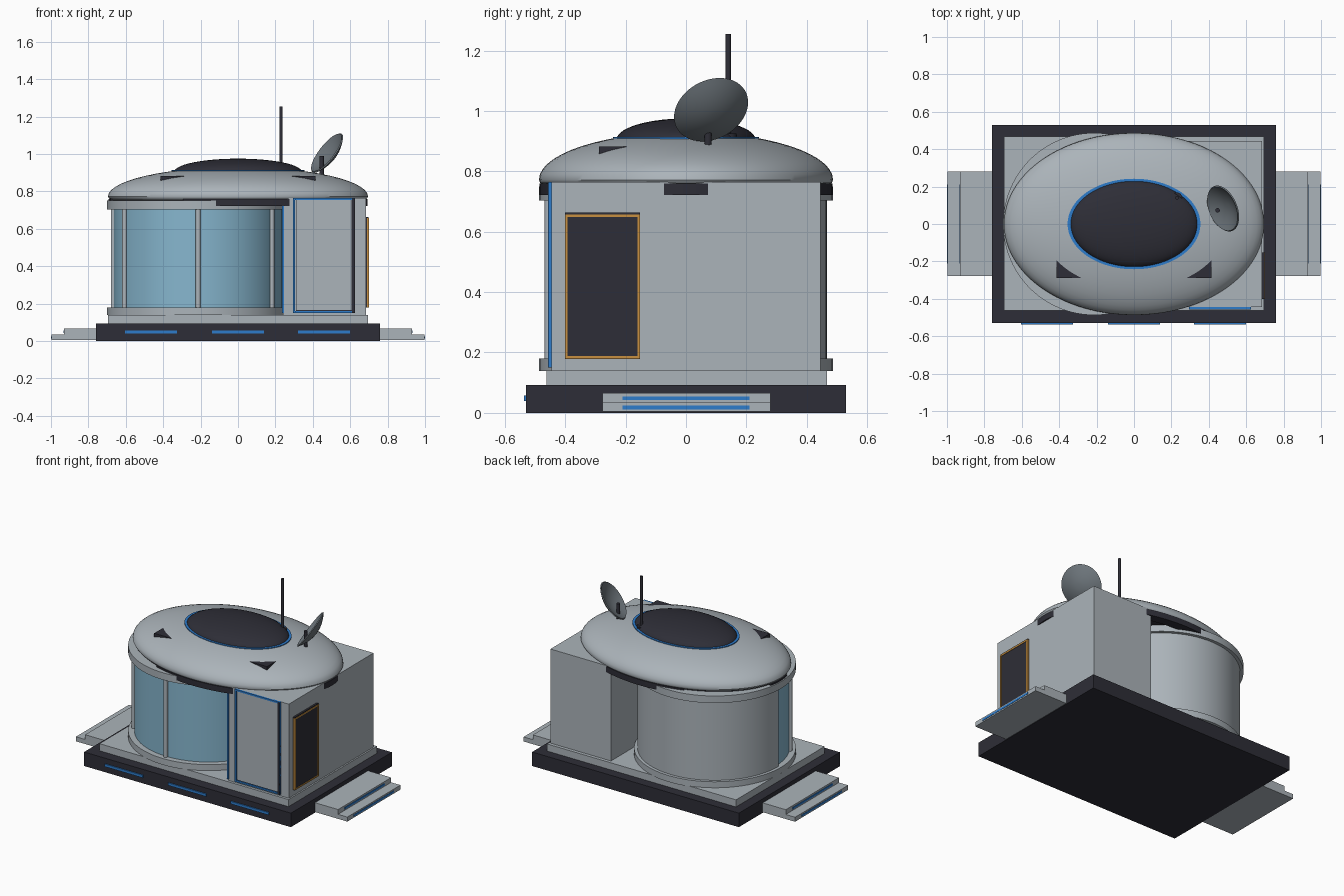
import bpy, bmesh, math
from mathutils import Vector

if "Cube" in bpy.data.objects:
    bpy.data.objects.remove(bpy.data.objects["Cube"])


def material(name, rgb):
    m = bpy.data.materials.new(name)
    m.diffuse_color = (*rgb, 1)
    m.use_nodes = True
    m.node_tree.nodes["Principled BSDF"].inputs["Base Color"].default_value = m.diffuse_color
    return m


GREY = material("light grey", (0.41, 0.455, 0.49))
DARK = material("charcoal", (0.027, 0.027, 0.038))
BLUE = material("bright blue", (0.026, 0.20, 0.60))
GLASS = material("window blue", (0.24, 0.47, 0.62))
AMBER = material("amber", (0.58, 0.28, 0.05))
SLATE = material("slate grey", (0.15, 0.175, 0.195))


def finish(name, bm, mat, smooth=False):
    bmesh.ops.recalc_face_normals(bm, faces=bm.faces)
    me = bpy.data.meshes.new(name)
    bm.to_mesh(me)
    bm.free()
    ob = bpy.data.objects.new(name, me)
    bpy.context.collection.objects.link(ob)
    me.materials.append(mat)
    if smooth:
        bpy.ops.object.select_all(action='DESELECT')
        ob.select_set(True)
        bpy.context.view_layer.objects.active = ob
        bpy.ops.object.shade_smooth_by_angle(angle=math.radians(35))
    return ob


def box(name, x, y, z, mat):
    """Box from (min, max) pairs."""
    bm = bmesh.new()
    bmesh.ops.create_cube(bm, size=1)
    for v in bm.verts:
        v.co = [(r[0] + r[1]) / 2 + c * (r[1] - r[0]) for r, c in zip((x, y, z), v.co)]
    return finish(name, bm, mat)


def turned(name, profile, mat, a=1, b=1, center=(0, 0), n=96):
    """Closed elliptical solid from (scale, z) rings."""
    bm = bmesh.new()
    rings = []
    for s, z in profile:
        rings.append([bm.verts.new((center[0] + a * s * math.cos(2 * math.pi * i / n),
                                    center[1] + b * s * math.sin(2 * math.pi * i / n), z))
                      for i in range(n)])
    for lo, hi in zip(rings, rings[1:]):
        for i in range(n):
            j = (i + 1) % n
            bm.faces.new((lo[i], lo[j], hi[j], hi[i]))
    bm.faces.new(rings[0])
    bm.faces.new(rings[-1])
    return finish(name, bm, mat, True)


def arc_wall(name, a, b, thick, start, end, z, mat, center=(0, 0), n=40):
    """Curved slab following part of an ellipse, angles in degrees."""
    bm = bmesh.new()
    cols = []
    for i in range(n + 1):
        t = math.radians(start + (end - start) * i / n)
        c, s = math.cos(t), math.sin(t)
        cols.append([bm.verts.new((center[0] + (a - d) * c, center[1] + (b - d) * s, h))
                     for d, h in ((0, z[0]), (0, z[1]), (thick, z[1]), (thick, z[0]))])
    for p, q in zip(cols, cols[1:]):
        for k in range(4):
            bm.faces.new((p[k], q[k], q[(k + 1) % 4], p[(k + 1) % 4]))
    bm.faces.new(cols[0])
    bm.faces.new(cols[-1])
    return finish(name, bm, mat, True)


def dome(z, h, first=0, n=14):
    """Quarter-ellipse profile."""
    return [(max(math.cos(math.pi / 2 * i / n), 0.01), z + h * math.sin(math.pi / 2 * i / n))
            for i in range(first, n + 1)]


def frame(name, axis_pos, u, v, w, mat, side):
    """Four thin bars around a rectangle; side is 'x' or 'y' facing."""
    bars = [((u[0], u[0] + w), v), ((u[1] - w, u[1]), v),
            ((u[0], u[1]), (v[0], v[0] + w)), ((u[0], u[1]), (v[1] - w, v[1]))]
    for i, (p, q) in enumerate(bars):
        if side == 'x':
            box(f"{name}_{i}", axis_pos, p, q, mat)
        else:
            box(f"{name}_{i}", p, axis_pos, q, mat)


# Foundation
box("foundation", (-0.76, 0.76), (-0.53, 0.53), (0, 0.093), DARK)
box("floor_slab", (-0.695, 0.695), (-0.462, 0.467), (0.093, 0.14), GREY)
for i, x in enumerate((-0.465, 0, 0.46)):
    box(f"foundation_light_{i}", (x - 0.14, x + 0.14), (-0.537, -0.53), (0.04, 0.057), BLUE)

# Steps at both ends
for s, side in ((-1, "left"), (1, "right")):
    def span(p, q):
        return tuple(sorted((s * p, s * q)))
    box(f"{side}_lower_step", span(0.75, 0.998), (-0.277, 0.28), (0.004, 0.034), GREY)
    box(f"{side}_upper_step", span(0.75, 0.93), (-0.277, 0.28), (0.034, 0.066), GREY)
    box(f"{side}_lower_light", span(0.995, 1.0), (-0.21, 0.21), (0.012, 0.025), BLUE)
    box(f"{side}_upper_light", span(0.925, 0.933), (-0.21, 0.21), (0.042, 0.055), BLUE)

# Round room
C = (-0.213, 0)
turned("lower_ring", [(0.487, 0.138), (0.487, 0.18)], GREY, center=C)
turned("upper_ring", [(0.487, 0.703), (0.487, 0.75)], GREY, center=C)
arc_wall("back_wall", 0.467, 0.467, 0.03, 0, 180, (0.17, 0.71), GREY, C)
arc_wall("curved_window", 0.45, 0.45, 0.02, 180, 360, (0.17, 0.71), GLASS, C)
for i, deg in enumerate((210, 270, 330)):
    t = math.radians(deg)
    turned(f"window_post_{i}", [(0.013, 0.17), (0.013, 0.71)], GREY, n=16,
           center=(C[0] + 0.455 * math.cos(t), 0.455 * math.sin(t)))

# Square entrance block
box("entrance_block", (0.24, 0.685), (-0.445, 0.445), (0.13, 0.765), GREY)
box("corner_light", (0.235, 0.246), (-0.451, -0.43), (0.15, 0.725), BLUE)
box("door_surround", (0.31, 0.61), (-0.449, -0.44), (0.16, 0.755), DARK)
frame("door_frame", (-0.456, -0.44), (0.294, 0.626), (0.15, 0.765), 0.011, BLUE, 'y')
box("door_panel", (0.31, 0.608), (-0.454, -0.44), (0.167, 0.755), GREY)
box("door_edge", (0.61, 0.626), (-0.457, -0.45), (0.15, 0.762), DARK)

# Side hatch
box("side_hatch", (0.68, 0.698), (-0.4, -0.153), (0.178, 0.663), DARK)
frame("hatch_trim", (0.69, 0.701), (-0.401, -0.152), (0.18, 0.657), 0.009, AMBER, 'x')

# Roof shell with dark gasket and vents below its rim
turned("roof_gasket", [(0.975, 0.746), (0.975, 0.757)], DARK, 0.692, 0.485)
turned("roof", [(0.975, 0.755), (0.992, 0.762)] + dome(0.772, 0.158), GREY, 0.695, 0.487, n=128)
for i, (deg, half) in enumerate(((270, 25), (90, 25), (0, 10), (180, 10))):
    arc_wall(f"roof_vent_{i}", 0.693, 0.485, 0.06, deg - half, deg + half, (0.722, 0.76), DARK)

# Skylight
turned("skylight_rim", [(1, 0.89), (1, 0.913)], BLUE, 0.355, 0.242)
turned("skylight", dome(0.905, 0.07), DARK, 0.34, 0.23)

# Triangular roof fins
for s, side in ((-1, "left"), (1, "right")):
    bm = bmesh.new()
    pts = [(s * 0.415, -0.185), (s * 0.415, -0.288), (s * 0.278, -0.288)]
    lo = [bm.verts.new((*p, 0.852)) for p in pts]
    hi = [bm.verts.new((*p, 0.882)) for p in pts]
    bm.faces.new(lo)
    bm.faces.new(hi)
    for k in range(3):
        j = (k + 1) % 3
        bm.faces.new((lo[k], lo[j], hi[j], hi[k]))
    finish(f"{side}_roof_fin", bm, DARK)

# Antenna
turned("antenna_base", [(0.028, 0.89), (0.028, 0.925)], DARK, center=(0.23, 0.14), n=24)
turned("antenna", [(0.009, 0.9), (0.009, 1.255)], DARK, center=(0.23, 0.14), n=16)

# Dish: shallow bowl on a post
turned("dish_post", [(0.012, 0.87), (0.012, 0.99)], DARK, center=(0.447, 0.073), n=16)
bowl = [(0.129 * k / 8, 0.042 * ((k / 8) ** 2 - 1)) for k in range(1, 9)]
inner = [(r * 0.96, z + 0.006) for r, z in reversed(bowl)]
dish = turned("dish", bowl + inner, SLATE, n=48)
dish.rotation_mode = 'QUATERNION'
dish.rotation_quaternion = Vector((-0.75, -0.31, 0.58)).to_track_quat('Z', 'Y')
dish.location = (0.477, 0.083, 1.004)
